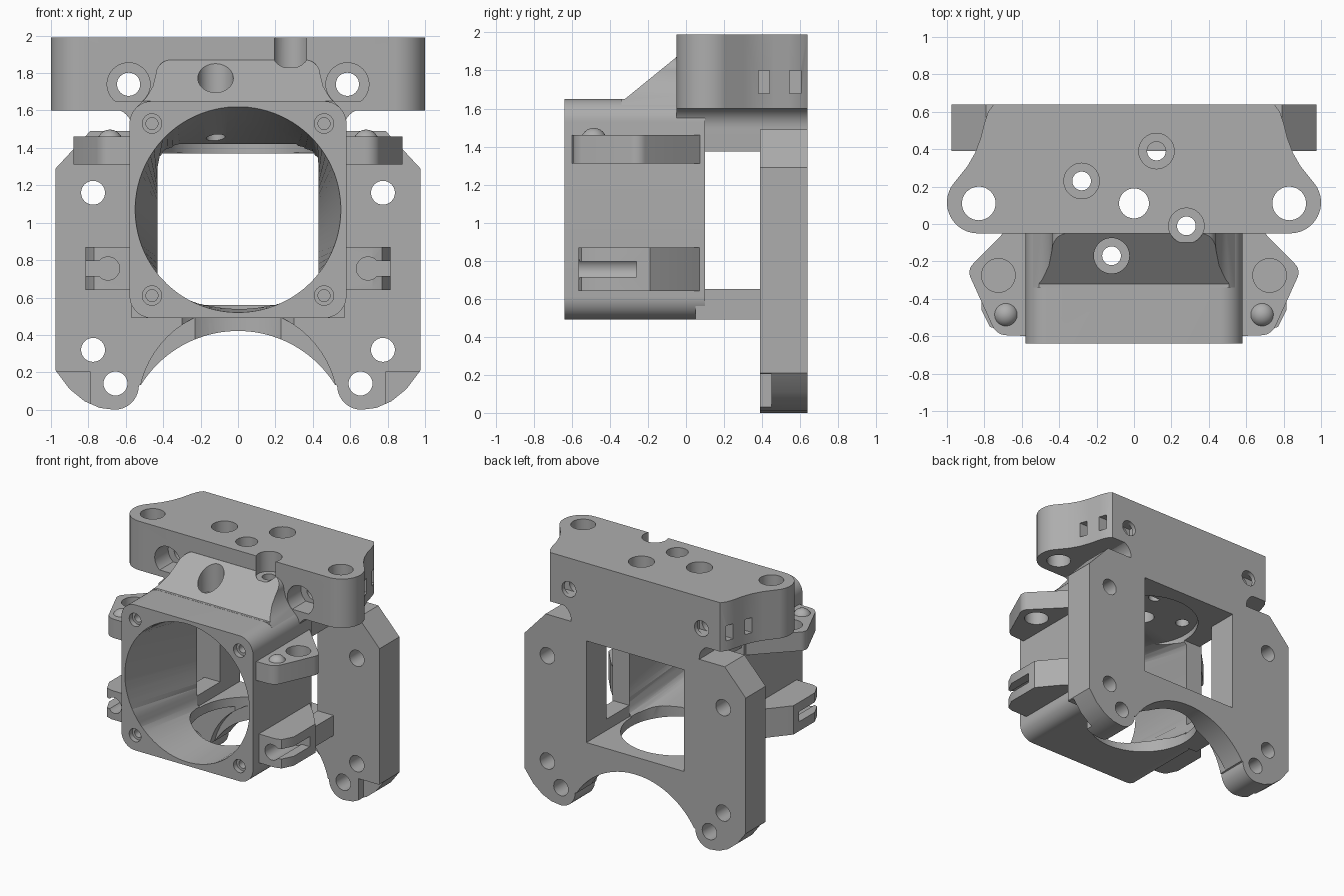
import bpy
import bmesh
from math import cos, sin, pi, atan2
from mathutils import Vector

cube = bpy.data.objects.get("Cube")
if cube:
    bpy.data.objects.remove(cube)

grey = bpy.data.materials.new("matte grey")
grey.use_nodes = True
colour = (0.42, 0.42, 0.42, 1)
grey.diffuse_color = colour
grey.node_tree.nodes["Principled BSDF"].inputs["Base Color"].default_value = colour


# ---- helpers ----
def make(name, bm):
    bmesh.ops.recalc_face_normals(bm, faces=bm.faces)
    mesh = bpy.data.meshes.new(name)
    bm.to_mesh(mesh)
    bm.free()
    mesh.materials.append(grey)
    obj = bpy.data.objects.new(name, mesh)
    bpy.context.collection.objects.link(obj)
    return obj


def loft(name, loops):
    bm = bmesh.new()
    rows = [[bm.verts.new(p) for p in loop] for loop in loops]
    n = len(rows[0])
    for a, b in zip(rows, rows[1:]):
        for i in range(n):
            j = (i + 1) % n
            bm.faces.new((a[i], a[j], b[j], b[i]))
    bm.faces.new(rows[0])
    bm.faces.new(rows[-1])
    return make(name, bm)


def prism(name, pts, axis, lo, hi):
    """Extrude a flat outline along y (points are x, z) or z (points are x, y)."""
    def at(p, t):
        return (p[0], t, p[1]) if axis == "y" else (p[0], p[1], t)
    return loft(name, [[at(p, t) for p in pts] for t in (lo, hi)])


def arc(cx, cy, r, a0=0, a1=360, n=16):
    return [(cx + r * cos(pi / 180 * (a0 + (a1 - a0) * i / n)),
             cy + r * sin(pi / 180 * (a0 + (a1 - a0) * i / n))) for i in range(n + 1)]


def rod(cx, cy, r, axis, lo, hi, n=40):
    return prism("cutter", arc(cx, cy, r, n=n)[:-1], axis, lo, hi)


def box(x0, x1, y0, y1, z0, z1, name="cutter"):
    return prism(name, [(x0, y0), (x1, y0), (x1, y1), (x0, y1)], "z", z0, z1)


def mirrored(half):
    """Close a right-half outline with its mirror image."""
    return half + [(-x, y) for x, y in reversed(half)]


def flip(pts, s):
    return [(s * x, y) for x, y in pts]


def cut(obj, cutters):
    for c in cutters:
        mod = obj.modifiers.new("cut", "BOOLEAN")
        mod.operation, mod.solver, mod.object = "DIFFERENCE", "EXACT", c
    bpy.context.view_layer.update()
    graph = bpy.context.evaluated_depsgraph_get()
    mesh = bpy.data.meshes.new_from_object(obj.evaluated_get(graph))
    obj.modifiers.clear()
    obj.data = mesh


parts = []
SIDES = ((1, "left"), (-1, "right"))

# ---- cutters shared by the stacked centre parts ----
motor_pocket = rod(0, 0.11, 0.41, "z", 0.3, 1.42, 64)
mount_holes = [rod(0, 0.11, 0.08, "z", 1.2, 2.2)]
for x, y, floor in ((-0.28, 0.23, 1.83), (0.12, 0.39, 1.83),
                    (0.28, -0.01, 1.83), (-0.12, -0.17, 1.62)):
    mount_holes += [rod(x, y, 0.05, "z", 1.2, 2.2), rod(x, y, 0.095, "z", floor, 2.2)]
window = box(-0.43, 0.43, 0.05, 0.8, 0.56, 1.37)

# duct bore: round mouth blending to a square throat
mouth, throat = [], []
for i in range(96):
    a = 2 * pi * (i + 0.5) / 96
    c, s = cos(a), sin(a)
    k = 1 / max(abs(c), abs(s))
    mouth.append(Vector((0.55 * c, -0.64, 1.07 + 0.55 * s)))
    throat.append(Vector((0.43 * c * k, 0.1, 0.965 + 0.405 * s * k)))
slope = [p + (p - q) * 0.01 for p, q in zip(mouth, throat)]
past = [q + (q - p) * 0.01 for p, q in zip(mouth, throat)]
bore = loft("cutter", [slope, past])

# ---- duct body ----
corners = (arc(0.46, 1.53, 0.12, 0, 90, 10) + arc(-0.46, 1.53, 0.12, 90, 180, 10)
           + arc(-0.46, 0.61, 0.12, 180, 270, 10) + arc(0.46, 0.61, 0.12, 270, 360, 10))
body = prism("duct_body", corners, "y", -0.64, 0.1)
screws = []
for x in (-0.46, 0.46):
    for z in (0.61, 1.53):
        screws += [rod(x, z, 0.052, "y", -0.7, -0.6, 24), rod(x, z, 0.032, "y", -0.7, -0.35, 24)]
cut(body, [bore, motor_pocket] + mount_holes + screws)
parts.append(body)

# ---- floor joining the duct to the plate ----
floor = box(-0.57, 0.57, 0.05, 0.42, 0.49, 0.65, "duct_floor")
cut(floor, [window, motor_pocket])
parts.append(floor)

# ---- back plate ----
half = (arc(0, -0.19, 0.611, 90, 32, 20)
        + arc(0.66, 0.13, 0.13, 180, 270, 10)
        + [(0.74, 0.01), (0.82, 0.045), (0.9, 0.11), (0.975, 0.21),
           (0.975, 1.29), (0.79, 1.49)])
plate = prism("back_plate", mirrored(half[1:]), "y", 0.39, 0.64)
cutters = [window, motor_pocket, rod(0, 0.01, 0.535, "y", 0.3, 0.45, 64)]
# keep the wide front relief below the floor
cut(cutters[-1], [box(-1, 1, 0, 1, 0.49, 1)])
for s, side in SIDES:
    cutters += [rod(s * x, z, 0.064, "y", 0.3, 0.8, 32)
                for x, z in ((0.775, 1.16), (0.775, 0.32), (0.655, 0.14))]
    cutters.append(box(min(s * 0.79, s * 1.1), max(s * 0.79, s * 1.1), 0.3, 0.45, -0.1, 0.205))
cut(plate, cutters)
parts.append(plate)

# ---- neck with fillets under the mounting block ----
half = [(0.56, 1.375), (0.565, 1.49)] + arc(0.675, 1.5, 0.11, 180, 90, 8) + [(0.675, 1.65)]
neck = prism("neck", mirrored(half), "y", -0.05, 0.64)
cut(neck, [motor_pocket, bore] + mount_holes)
parts.append(neck)

# ---- mounting block ----
half = ([(0.75, 0.64), (0.78, 0.60), (0.80, 0.54), (0.82, 0.46), (0.85, 0.38), (0.89, 0.31)]
        + arc(0.835, 0.115, 0.165, 35, -90, 18))
block = prism("mounting_block", mirrored(half), "z", 1.6, 1.99)
cutters = list(mount_holes)
for s, side in SIDES:
    cutters += [rod(s * 0.83, 0.11, 0.09, "z", 1.5, 2.2),
                rod(s * 0.585, 1.74, 0.062, "y", -0.2, 0.8),
                rod(s * 0.585, 1.74, 0.115, "y", -0.2, 0.12)]
    for y in (0.38, 0.545):
        cutters.append(box(min(s * 0.5, s * 1.1), max(s * 0.5, s * 1.1), y, y + 0.06, 1.68, 1.8))
cut(block, cutters)
parts.append(block)

# ---- sloped hood between duct and block ----
half = ([(0.575, 1.56), (0.54, 1.62), (0.49, 1.67), (0.455, 1.73)]
        + arc(0.36, 1.79, 0.08, 0, 90, 8))
hood = prism("hood", mirrored(half), "y", -0.34, 0.02)
ramp = loft("cutter", [[(x, -0.8, 1.651), (x, -0.32, 1.651), (x, 0.05, 1.952), (x, 0.05, 2.5),
                        (x, -0.8, 2.5)] for x in (-1, 1)])
cut(hood, [ramp, bore] + mount_holes)
parts.append(hood)

# ---- side tabs ----
for s, side in SIDES:
    outline = ([(0.54, -0.6)] + arc(0.68, -0.51, 0.085, -90, -30, 6)
               + arc(0.815, -0.26, 0.065, -30, 45, 6) + [(0.69, -0.04), (0.575, 0.08), (0.54, 0.08)])
    upper = prism(side + "_upper_tab", flip(outline, s), "z", 1.31, 1.46)
    cut(upper, [bore, rod(s * 0.725, -0.275, 0.09, "z", 1.2, 1.6)])
    parts.append(upper)

    bm = bmesh.new()
    bmesh.ops.create_uvsphere(bm, u_segments=24, v_segments=12, radius=0.068)
    bmesh.ops.translate(bm, verts=bm.verts, vec=(s * 0.685, -0.485, 1.43))
    parts.append(make(side + "_tab_stud", bm))

    outline = [(0.54, -0.565), (0.72, -0.565), (0.77, -0.55), (0.815, -0.46),
               (0.815, -0.19), (0.7, -0.05), (0.585, 0.07), (0.54, 0.07)]
    lower = prism(side + "_lower_tab", flip(outline, s), "z", 0.64, 0.87)
    slot = box(min(s * 0.7, s * 1), max(s * 0.7, s * 1), -0.7, -0.26, 0.715, 0.795)
    cut(lower, [bore, rod(s * 0.695, 0.755, 0.062, "y", -0.7, -0.26), slot])
    parts.append(lower)

# ---- drop the cutters, shade the parts ----
for obj in list(bpy.data.objects):
    if obj.name.startswith("cutter"):
        bpy.data.objects.remove(obj)
bpy.ops.object.select_all(action="DESELECT")
for obj in parts:
    obj.select_set(True)
bpy.context.view_layer.objects.active = parts[0]
bpy.ops.object.shade_smooth_by_angle(angle=pi / 6)
